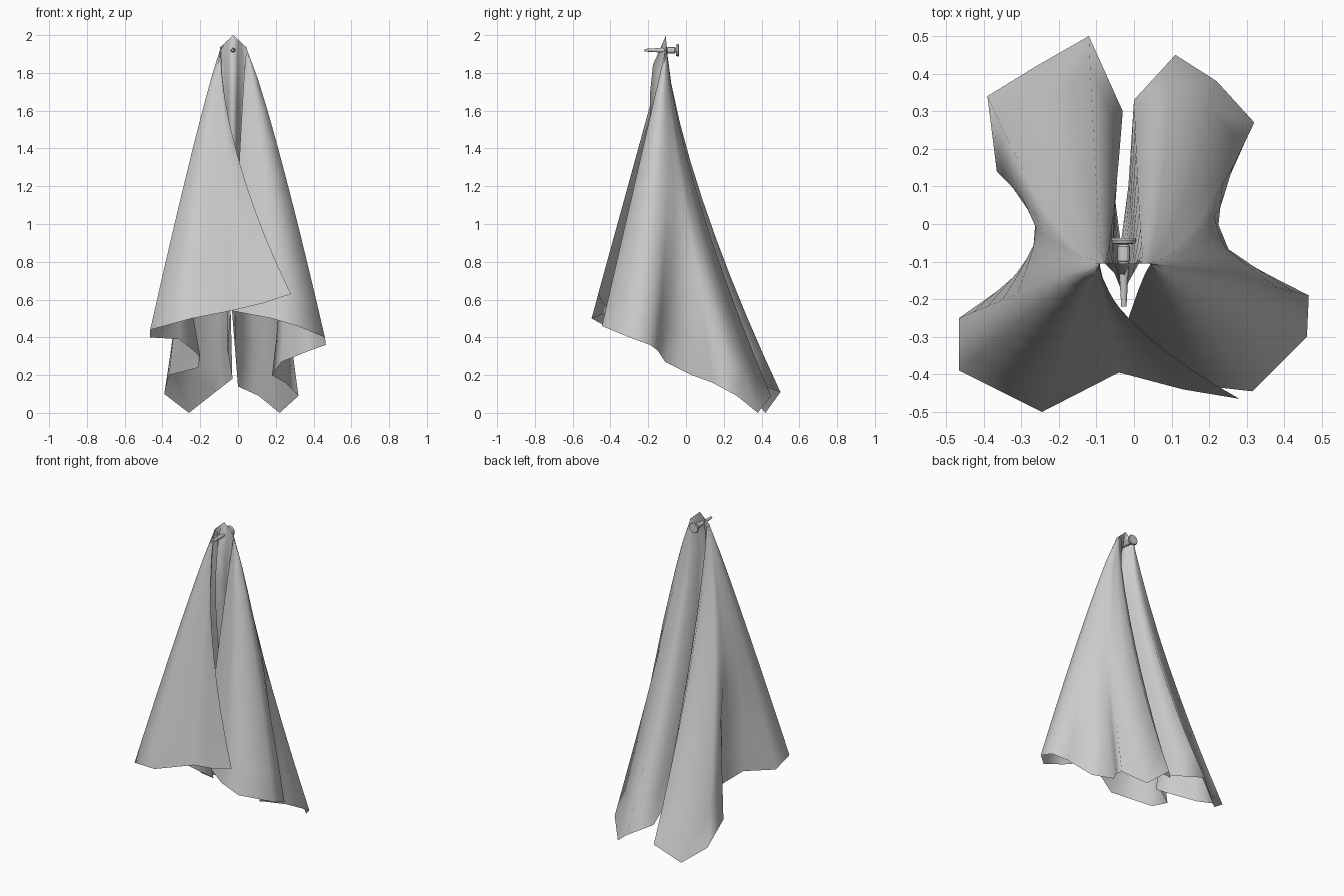
import bpy, bmesh, math

if "Cube" in bpy.data.objects:
    bpy.data.objects.remove(bpy.data.objects["Cube"])

# Hem of the cloth (x, y, z), from front flap corner round to the right panel edge
LEFT = [(0.28, -0.465, 0.63), (0.13, -0.44, 0.58), (-0.04, -0.395, 0.54), (-0.245, -0.5, 0.5),
        (-0.465, -0.39, 0.44), (-0.465, -0.25, 0.40), (-0.31, -0.14, 0.39), (-0.20, -0.04, 0.30),
        (-0.21, 0.05, 0.24), (-0.365, 0.14, 0.20), (-0.39, 0.34, 0.10), (-0.26, 0.42, 0.0),
        (-0.12, 0.5, 0.11), (-0.03, 0.3, 0.18), (-0.055, 0.1, 0.33)]
VALLEY = [(-0.035, -0.05, 0.58)]
RIGHT = [(-0.015, 0.1, 0.33), (0.0, 0.33, 0.14), (0.11, 0.45, 0.09), (0.22, 0.38, 0.0),
         (0.32, 0.27, 0.09), (0.25, 0.14, 0.16), (0.18, 0.03, 0.20), (0.23, -0.11, 0.27),
         (0.38, -0.15, 0.33), (0.465, -0.19, 0.36), (0.46, -0.3, 0.40), (0.315, -0.445, 0.46),
         (0.18, -0.43, 0.50), (-0.03, -0.3, 0.54)]
ROWS = 10
FOLDS = [(5, 10), (20, 25)]      # side folds: columns between these fill out higher up
TUCK = {14: 0.05, 15: 0.10, 16: 0.05}    # back pleat pushed forward near the top


def full_hem(hem):
    """Hem with the side folds pulled out, used for the upper part of the cloth."""
    out = list(hem)
    for a, b in FOLDS:
        for i in range(a + 1, b):
            s = (i - a) / (b - a)
            out[i] = tuple(hem[i][k] + 0.93 * (hem[a][k] * (1 - s) + hem[b][k] * s - hem[i][k])
                           for k in (0, 1)) + (hem[i][2],)
    return out


def fall(a, full, raw, t, ex, tuck):
    """Point on one hanging strand from top point a to its hem point."""
    s = min(1, max(0, (t - 0.5) / 0.5))
    b = [f + (r - f) * s for f, r in zip(full, raw)]
    w = min(1, max(0, (raw[1] + 0.25) / 0.5))
    ey = 1.0 + 0.42 * w
    return (a[0] + (b[0] - a[0]) * t ** ex,
            a[1] + (b[1] - a[1]) * t ** ey - tuck * math.sin(math.pi * t ** 0.6),
            a[2] + (b[2] - a[2]) * t)


def make_cloth():
    hem = LEFT + VALLEY + RIGHT
    full = full_hem(hem)
    nl = len(LEFT)
    last = len(hem) - 1
    bm = bmesh.new()
    cols = []
    for i, b in enumerate(hem):
        # lobes gather at both sides of the tip, the pleat spans the middle
        u = 0.12 * i / 13 if i <= 13 else 0.88 + 0.12 * (i - 17) / (last - 17) if i >= 17 \
            else 0.5 + 0.19 * (i - nl)
        top = (-0.095 + 0.14 * u, -0.105, 2.0 - 0.065 * abs(2 * u - 1))
        ex = {0: 1.7, 1: 1.4, 2: 1.15, last: 0.8}.get(i, 0.9 if i < nl else 0.85)
        cols.append([bm.verts.new(fall(top, full[i], b, r / (ROWS - 1), ex, TUCK.get(i, 0)))
                     for r in range(ROWS)])
    for c, d in zip(cols, cols[1:]):
        for r in range(ROWS - 1):
            bm.faces.new((c[r], c[r + 1], d[r + 1], d[r]))
    bmesh.ops.recalc_face_normals(bm, faces=bm.faces)
    me = bpy.data.meshes.new("hanging_cloth")
    bm.to_mesh(me)
    bm.free()
    for p in me.polygons:
        p.use_smooth = True
    bpy.context.collection.objects.link(bpy.data.objects.new("hanging_cloth", me))


def make_peg():
    # lathe profile (y, radius): tapered pin, collar and round head
    prof = [(-0.22, 0.0), (-0.22, 0.007), (-0.10, 0.014), (-0.098, 0.017), (-0.06, 0.017),
            (-0.054, 0.012), (-0.052, 0.030), (-0.042, 0.034), (-0.037, 0.030), (-0.037, 0.0)]
    seg = 12
    bm = bmesh.new()
    rings = []
    for y, r in prof:
        rings.append([bm.verts.new((-0.027 + r * math.cos(k * math.tau / seg), y,
                                    1.92 + r * math.sin(k * math.tau / seg))) for k in range(seg)])
    for a, b in zip(rings, rings[1:]):
        for k in range(seg):
            bm.faces.new((a[k], a[(k + 1) % seg], b[(k + 1) % seg], b[k]))
    bmesh.ops.remove_doubles(bm, verts=bm.verts, dist=1e-5)
    bmesh.ops.recalc_face_normals(bm, faces=bm.faces)
    me = bpy.data.meshes.new("wall_peg")
    bm.to_mesh(me)
    bm.free()
    ob = bpy.data.objects.new("wall_peg", me)
    bpy.context.collection.objects.link(ob)
    bpy.context.view_layer.objects.active = ob
    ob.select_set(True)
    bpy.ops.object.shade_smooth_by_angle()


make_cloth()
make_peg()
